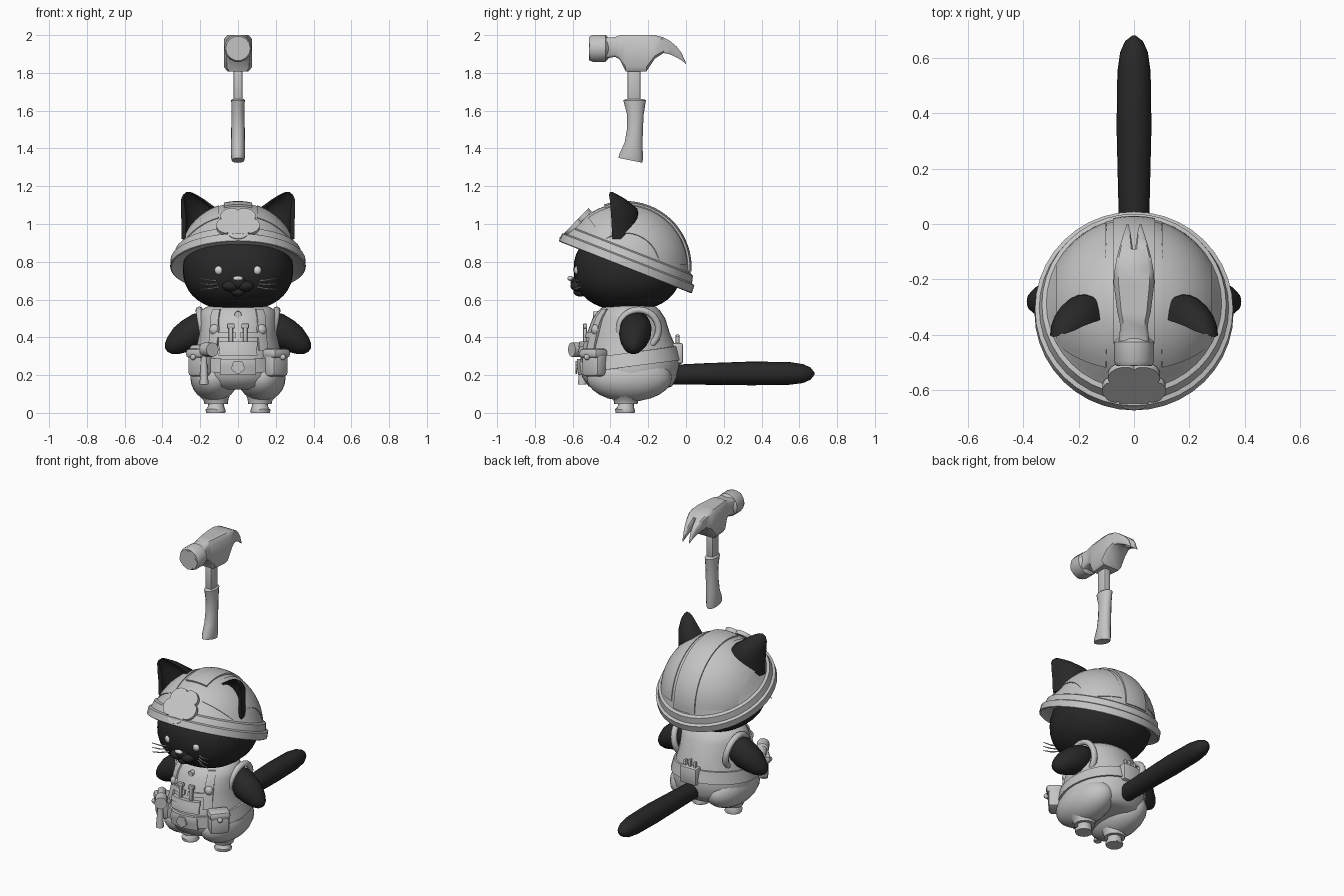
import bpy, bmesh, math
from mathutils import Vector, Matrix
from math import sin, cos, pi, radians, copysign

if "Cube" in bpy.data.objects:
    bpy.data.objects.remove(bpy.data.objects["Cube"])


def material(name, v):
    m = bpy.data.materials.new(name)
    m.diffuse_color = (v, v, v, 1)
    m.use_nodes = True
    m.node_tree.nodes["Principled BSDF"].inputs["Base Color"].default_value = m.diffuse_color
    return m


BLACK = material("black_fur", 0.021)
GREY = material("plain_grey", 0.55)
LIGHT = material("light_grey", 0.68)


def finish(name, bm, mat, angle=35, matrix=None):
    if matrix is not None:
        bm.transform(matrix)
    bmesh.ops.recalc_face_normals(bm, faces=bm.faces[:])
    me = bpy.data.meshes.new(name)
    bm.to_mesh(me)
    bm.free()
    ob = bpy.data.objects.new(name, me)
    bpy.context.collection.objects.link(ob)
    me.materials.append(mat)
    bpy.ops.object.select_all(action='DESELECT')
    ob.select_set(True)
    bpy.context.view_layer.objects.active = ob
    bpy.ops.object.shade_smooth_by_angle(angle=radians(angle))
    return ob


def loft(name, rings, mat, angle=35, matrix=None):
    """Skin a list of closed rings and cap both ends."""
    bm = bmesh.new()
    vs = [[bm.verts.new(p) for p in r] for r in rings]
    n = len(vs[0])
    for a, b in zip(vs, vs[1:]):
        for i in range(n):
            bm.faces.new((a[i], a[(i + 1) % n], b[(i + 1) % n], b[i]))
    bm.faces.new(vs[0])
    bm.faces.new(vs[-1])
    return finish(name, bm, mat, angle, matrix)


def sweep(name, path, mat, n=16, angle=50):
    """Tube along (x, y, z, radius) points."""
    pts = [Vector(p[:3]) for p in path]
    rings = []
    for i, p in enumerate(pts):
        t = (pts[min(i + 1, len(pts) - 1)] - pts[max(i - 1, 0)]).normalized()
        side = t.cross(Vector((0, 0, 1)) if abs(t.z) < 0.9 else Vector((0, 1, 0))).normalized()
        up = side.cross(t)
        rings.append([p + path[i][3] * (cos(2 * pi * k / n) * side + sin(2 * pi * k / n) * up) for k in range(n)])
    return loft(name, rings, mat, angle)


def ball(name, loc, size, mat, power=1.0, seg=32):
    bm = bmesh.new()
    bmesh.ops.create_uvsphere(bm, u_segments=seg, v_segments=seg // 2, radius=1)
    for v in bm.verts:
        v.co = Vector([copysign(abs(c) ** power, c) * s for c, s in zip(v.co, size)]) + Vector(loc)
    return finish(name, bm, mat, 80)


def box(name, loc, size, mat, rot=0, bevel=0.012):
    bm = bmesh.new()
    bmesh.ops.create_cube(bm, size=1)
    bmesh.ops.scale(bm, vec=size, verts=bm.verts[:])
    bmesh.ops.bevel(bm, geom=bm.edges[:], offset=min(bevel, min(size) * 0.4), segments=2, affect='EDGES', profile=0.5)
    return finish(name, bm, mat, 40, Matrix.Translation(loc) @ Matrix.Rotation(rot, 4, 'Z'))


def blossom(name, r, depth, matrix, mat):
    """Five-petal plate."""
    out = []
    for k in range(60):
        a = 2 * pi * k / 60
        rr = r * (0.78 + 0.22 * abs(cos(2.5 * (a + pi / 2))) ** 0.6)
        out.append((rr * cos(a), rr * sin(a)))
    return loft(name, [[(x, y, z) for x, y in out] for z in (0, depth)], mat, 35, matrix)


# ---- body: sections of (z, front y, back y, half width)
SECT = [(0.125, -.46, -.12, .17), (0.14, -.515, -.075, .225), (0.19, -.55, -.045, .25),
        (0.26, -.56, -.035, .245), (0.33, -.55, -.045, .225), (0.42, -.525, -.085, .207), (0.50, -.495, -.11, .205),
        (0.545, -.46, -.14, .195), (0.57, -.43, -.17, .15)]


def body_pt(deg, z, off=0.0):
    z = min(max(z, SECT[0][0]), SECT[-1][0])
    for a, b in zip(SECT, SECT[1:]):
        if z <= b[0]:
            t = (z - a[0]) / (b[0] - a[0])
            f, k, w = (a[j] + (b[j] - a[j]) * t for j in (1, 2, 3))
            break
    d = radians(deg)
    return Vector(((w + off) * cos(d), (f + k) / 2 + ((k - f) / 2 + off) * sin(d), z))


def wrap(name, d0, d1, z0, z1, off, mat=GREY, n=8):
    """Raised plate following the body surface."""
    zs = [z0 + (z1 - z0) * k / 6 for k in range(7)]
    rings = []
    for k in range(n + 1):
        d = d0 + (d1 - d0) * k / n
        rings.append([body_pt(d, z, off) for z in zs] + [body_pt(d, z, -0.01) for z in reversed(zs)])
    return loft(name, rings, mat)


DEG = range(0, 360, 10)
loft("torso", [[body_pt(d, s[0]) for d in DEG] for s in SECT], GREY, 60)
belt = [(-.037, -.01), (-.037, .012), (.037, .012), (.037, -.01)]
loft("belt", [[body_pt(d, .282 + .035 * sin(radians(d)) + h, o) for d in DEG] for h, o in belt], GREY)

# ---- vest details
wrap("chest_pocket", -114, -66, .305, .375, .02)
wrap("pocket_flap", -115, -65, .35, .378, .026)
for s, side in ((-1, "left"), (1, "right")):
    c = -90 + s * 36
    wrap(side + "_vest_strap", c - 7, c + 7, .33, .55, .012)
    wrap(side + "_chest_band", -90 + s * 3, c, .40, .425, .01)
    p = body_pt(c, .44)
    ball(side + "_strap_button", p, (.03, .025, .03), GREY, seg=16)
    p = body_pt(-90 + s * 10, .41, .01)
    box(side + "_pocket_tool", p, (.022, .02, .10), GREY, bevel=.005)
    box(side + "_tool_top", p + Vector((0, 0, .05)), (.04, .022, .025), GREY, bevel=.005)
    # armhole trim
    tor = [[((.105 + .018 * cos(b * pi / 4)) * cos(a * pi / 12), (.105 + .018 * cos(b * pi / 4)) * sin(a * pi / 12),
             .02 * sin(b * pi / 4)) for b in range(8)] for a in range(25)]
    loft(side + "_armhole", tor, GREY, 60,
         Matrix.Translation((s * .187, -.25, .442)) @ Matrix.Rotation(s * radians(100), 4, 'Y'))
    # arm with tapered paw
    sweep(side + "_arm", [(s * .13, -.26, .48, .065), (s * .2, -.265, .45, .083), (s * .25, -.27, .418, .085),
                          (s * .30, -.275, .388, .075), (s * .345, -.28, .355, .053),
                          (s * .37, -.28, .34, .032), (s * .38, -.28, .333, .01)], BLACK, 20, 80)
    # trouser leg, cuff and foot
    ball(side + "_leg", (s * .126, -.30, .185), (.126, .225, .125), GREY, 1, 24)
    sweep(side + "_cuff", [(s * .12, -.318, .10, .085), (s * .116, -.318, .07, .066), (s * .116, -.318, .048, .062)], GREY, 20)
    sweep(side + "_foot", [(s * .116, -.318, .06, .04), (s * .116, -.318, .03, .044), (s * .118, -.322, .012, .054),
                           (s * .118, -.322, 0, .05)], GREY, 16)
sweep("collar_button", [(0, -.45, .52, .02), (0, -.492, .52, .018)], GREY, 10)

# ---- belt kit
wrap("buckle", -111, -69, .20, .285, .02)
blossom("buckle_emblem", .036, .01, Matrix.Translation((0, -.576, .243)) @ Matrix.Rotation(pi / 2, 4, 'X'), GREY)
for s, side in ((-1, "left"), (1, "right")):
    a = s * radians(48)
    box(side + "_pouch", (s * .2, -.485, .26), (.12, .085, .135), GREY, a, .022)
    box(side + "_pouch_flap", (s * .203, -.49, .315), (.128, .097, .05), GREY, a, .018)
    ball(side + "_pouch_stud", (s * .238, -.525, .295), (.016, .016, .016), GREY, seg=12)
sweep("belt_tool_head", [(-.235, -.45, .335, .025), (-.18, -.53, .335, .028), (-.175, -.54, .335, .038),
                         (-.135, -.605, .335, .038)], GREY, 12, 35)
sweep("belt_tool_handle", [(-.18, -.54, .335, .015), (-.18, -.545, .26, .017), (-.18, -.55, .15, .024)], GREY, 10)
box("back_pouch", (0, -.045, .315), (.12, .06, .11), GREY)
for i, x in enumerate((-.035, .0, .035)):
    box("back_tool_%d" % i, (x, -.045, .37), (.016, .02, .07 + .02 * (i % 2)), GREY, 0, .004)

# ---- tail
sweep("tail", [(0, -.10, .2, .05), (0, -.04, .203, .053), (0, .1, .206, .057), (0, .35, .209, .063), (0, .55, .209, .06),
               (0, .62, .208, .05), (0, .66, .208, .032), (0, .68, .208, .006)], BLACK, 20, 60)

# ---- head and face
ball("head", (0, -.31, .76), (.292, .285, .22), BLACK, .88, 40)
ball("muzzle_bridge", (0, -.575, .69), (.045, .036, .035), BLACK, seg=20)
ball("chin", (0, -.56, .64), (.036, .036, .024), BLACK, seg=20)
ball("nose", (0, -.612, .712), (.028, .016, .013), LIGHT, seg=16)
for s, side in ((-1, "left"), (1, "right")):
    ball(side + "_muzzle", (s * .038, -.57, .672), (.046, .042, .03), BLACK, seg=20)
    ball(side + "_eye", (s * .101, -.575, .755), (.023, .018, .024), LIGHT, seg=16)
    for i in range(3):
        z = .70 - .017 * i
        sweep("%s_whisker_%d" % (side, i), [(s * .105, -.56, z, .004), (s * .15, -.585, z + .003 - .006 * i, .004),
                                            (s * .20, -.60, z + .012 - .012 * i, .002)], LIGHT, 6)
    # cupped ear
    rings = []
    for z, cx, w, y, d in ((.92, .2, .10, -.36, .10), (1.02, .2, .10, -.365, .11), (1.08, .206, .097, -.37, .11),
                           (1.13, .24, .062, -.385, .065), (1.155, .255, .036, -.397, .035), (1.17, .262, .01, -.40, .01)):
        th = [pi * k / 10 for k in range(11)]
        back = [(s * (cx + w * cos(t)), y + d * sin(t) - .3 * w * cos(t), z) for t in th]
        cup = [(s * (cx + .76 * w * cos(t)), y + .5 * d * sin(t) - .25 * w * cos(t), z) for t in reversed(th)]
        rings.append(back + cup)
    loft(side + "_ear", rings, BLACK, 60)

# ---- helmet, tilted up at the front
HAT = Matrix.Translation((0, -.322, .77)) @ Matrix.Rotation(radians(-21.4), 4, 'X') @ Matrix.Diagonal((.95, 1, 1, 1))
prof = [(.27, .03), (.33, .02), (.372, 0), (.378, .004), (.376, .045), (.36, .052), (.350, .09), (.333, .097)]
prof += [(.342 * cos(radians(a)), .342 * sin(radians(a))) for a in range(20, 90, 8)] + [(.004, .342)]
loft("helmet", [[(r * cos(k * pi / 20), r * sin(k * pi / 20), z) for k in range(40)] for r, z in prof], GREY, 35, HAT)


def shell(name, a0, a1, p0, p1, R):
    """Raised helmet panel between lateral and lengthwise angles."""
    al = [radians(a0 + (a1 - a0) * k / 8) for k in range(9)]
    rings = []
    for j in range(21):
        p = radians(p0 + (p1 - p0) * j / 20)
        rings.append([(r * sin(a), r * cos(a) * sin(p), r * cos(a) * cos(p))
                      for r, seq in ((R, al), (.33, al[::-1])) for a in seq])
    loft(name, rings, GREY, 35, HAT)


shell("helmet_ridge", -13, 13, -40, 72, .352)
shell("left_helmet_panel", -58, -18, -58, 66, .346)
shell("right_helmet_panel", 18, 58, -58, 66, .346)
badge = Matrix.Translation((0, -.573, .99)) @ Matrix.Rotation(radians(46), 4, 'X')
blossom("helmet_badge", .117, .025, badge, GREY)
loft("badge_mount", [[(.06 * cos(k * pi / 8), .06 * sin(k * pi / 8), z) for k in range(16)] for z in (-.04, .002)],
     GREY, 35, badge)

# ---- floating hammer: striking face, head, claws, handle
sweep("hammer_face", [(0, -.41, 1.93, .055), (0, -.425, 1.93, .073), (0, -.495, 1.93, .073), (0, -.51, 1.93, .065)], GREY, 14, 35)
blossom("hammer_face_emblem", .064, .005, Matrix.Translation((0, -.508, 1.93)) @ Matrix.Rotation(pi / 2, 4, 'X'), GREY)


def slab(y, zb, zt, x0, x1):
    c, e = (x1 - x0) * .12, (zt - zb) * .12
    return [(x0 + c, y, zb), (x1 - c, y, zb), (x1, y, zb + e), (x1, y, zt - e),
            (x1 - c, y, zt), (x0 + c, y, zt), (x0, y, zt - e), (x0, y, zb + e)]


loft("hammer_head", [slab(y, b, t, -w, w) for y, b, t, w in (
    (-.43, 1.875, 1.985, .056), (-.375, 1.885, 1.99, .05), (-.35, 1.87, 2.0, .052), (-.32, 1.808, 2.0, .06),
    (-.21, 1.808, 2.0, .074), (-.165, 1.875, 2.0, .07), (-.12, 1.905, 1.988, .062), (-.09, 1.9, 1.973, .054))], GREY, 46)
for s, side in ((-1, "left"), (1, "right")):
    loft(side + "_claw", [slab(y, b, t, s * i, s * o) for y, b, t, i, o in (
        (-.12, 1.905, 1.988, .001, .062), (-.09, 1.9, 1.973, .004, .054), (-.05, 1.882, 1.94, .01, .042),
        (-.025, 1.867, 1.908, .014, .034), (0, 1.847, 1.853, .02, .026))], GREY, 46)


def upright(z, y0, y1, w, tilt=0):
    return [(w * cos(k * pi / 8), (y0 + y1) / 2 + (y1 - y0) / 2 * sin(k * pi / 8), z - tilt * sin(k * pi / 8))
            for k in range(16)]


box("hammer_shaft", (0, -.275, 1.735), (.048, .07, .2), GREY, 0, .012)
loft("hammer_grip", [upright(*r) for r in (
    (1.663, -.315, -.23, .028), (1.655, -.332, -.212, .036), (1.58, -.312, -.224, .034), (1.50, -.313, -.228, .036),
    (1.43, -.325, -.23, .037), (1.36, -.352, -.228, .038, .013), (1.337, -.358, -.23, .034, .013))], GREY, 40)
